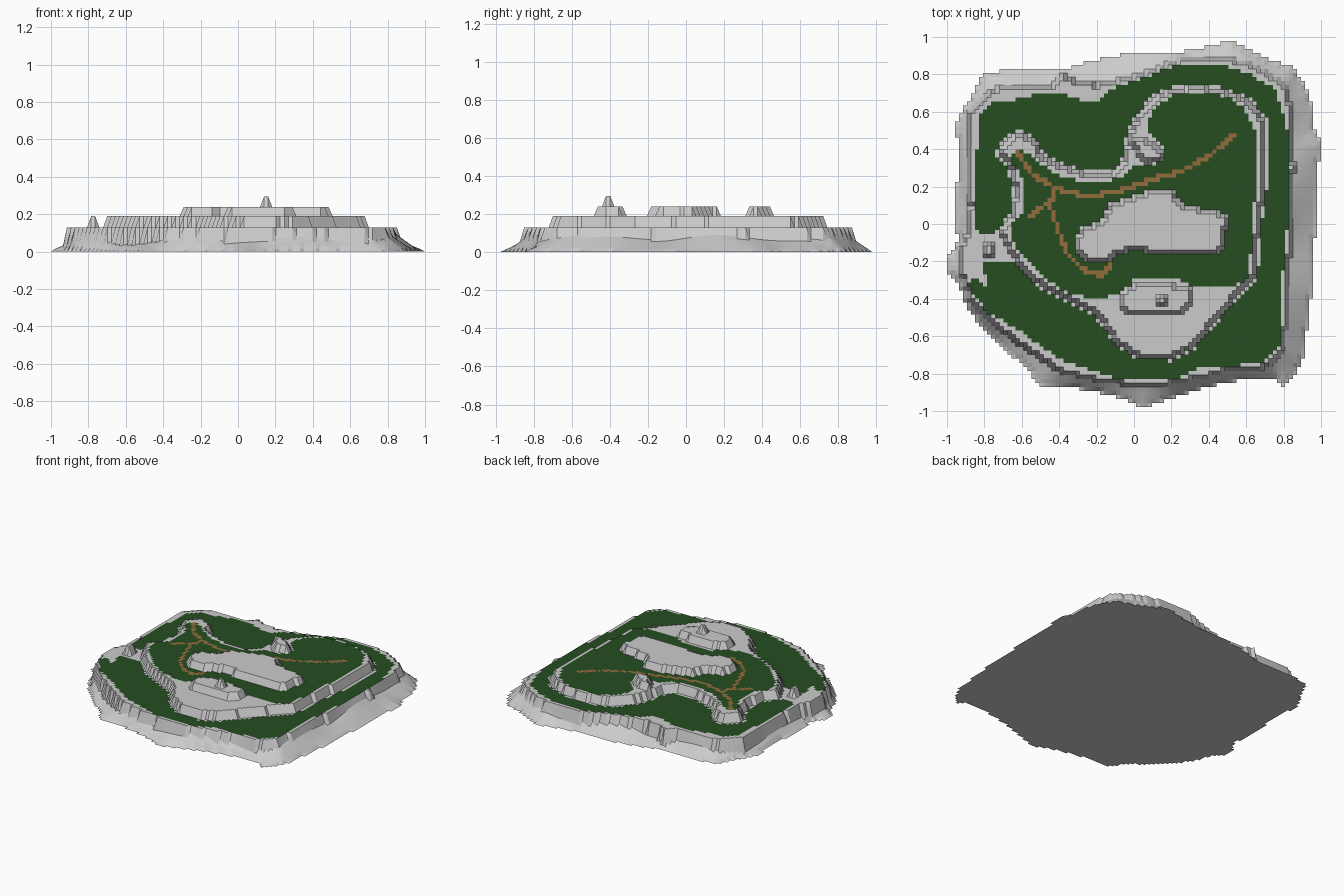
import bpy, math
from mathutils import Vector

N = 93                 # cells per side
S = 2.0 / N            # cell size

# Outlines traced from above
shore = [(-.80,.81),(-.6,.83),(-.4,.82),(-.2,.88),(0,.92),(.2,.91),(.4,.95),(.52,.99),(.65,.91),
         (.85,.84),(.94,.70),(.97,.5),(1.01,.43),(.98,.3),(.97,0),(.96,-.3),(.92,-.6),(.9,-.75),(.80,-.87),
         (.76,-.83),(.6,-.83),(.4,-.87),(.2,-.93),(.05,-.98),(-.1,-.92),(-.3,-.88),(-.5,-.86),
         (-.6,-.75),(-.75,-.62),(-.88,-.47),(-.95,-.3),(-1.02,-.25),(-1.0,-.17),(-.94,-.1),
         (-.96,.05),(-.94,.3),(-.95,.55),(-.86,.7)]
lower = [(-.89,.33),(-.88,.6),(-.80,.68),(-.7,.74),(-.45,.73),(-.38,.79),(-.3,.75),(-.2,.74),
         (-.05,.77),(.1,.82),(.25,.88),(.5,.88),(.65,.84),(.8,.75),(.84,.6),(.85,.3),(.84,0),
         (.82,-.3),(.80,-.68),(.72,-.76),(.5,-.78),(.35,-.82),(.2,-.85),(0,-.86),(-.2,-.83),
         (-.4,-.78),(-.55,-.68),(-.75,-.54),(-.88,-.4),(-.92,-.25),(-.93,-.12),(-.88,-.05),(-.87,.1)]
upper = [(-.62,.48),(-.54,.45),(-.5,.36),(-.4,.31),(-.25,.26),(-.1,.27),(-.05,.32),(-.03,.42),
         (0,.53),(.1,.66),(.2,.71),(.35,.73),(.5,.70),(.62,.65),(.69,.55),(.69,.2),(.66,0),
         (.64,-.28),(.55,-.37),(.42,-.52),(.3,-.66),(.2,-.71),(.02,-.70),(-.08,-.64),(-.2,-.47),
         (-.3,-.42),(-.45,-.35),(-.55,-.28),(-.66,-.15),(-.71,-.04),(-.64,.05),(-.63,.2),
         (-.66,.32),(-.72,.38),(-.69,.43)]
ridge = [(-.31,-.08),(-.27,-.03),(-.18,0),(-.12,.1),(0,.14),(.08,.17),(.2,.17),(.25,.10),(.4,.06),
         (.49,.05),(.48,-.08),(.45,-.15),(.1,-.15),(.05,-.13),(0,-.12),(-.13,-.17),(-.15,-.2),
         (-.23,-.2),(-.31,-.13)]
south_hill = [(-.06,-.45),(-.06,-.37),(.02,-.32),(.15,-.32),(.31,-.35),(.31,-.4),(.25,-.465),(-.04,-.465)]
north_knob = [(-.02,.45),(.06,.45),(.15,.39),(.16,.34),(.06,.33),(.02,.39)]
west_knob = [(-.805,-.165),(-.755,-.165),(-.755,-.1),(-.805,-.1)]
peak = [(.125,-.42),(.165,-.42),(.165,-.38),(.125,-.38)]

# Grass outlines
lower_grass = [(-.84,.36),(-.83,.58),(-.75,.66),(-.57,.67),(-.55,.70),(-.38,.70),(-.32,.67),(-.2,.66),
               (-.12,.72),(.05,.78),(.2,.84),(.5,.84),(.62,.8),(.75,.72),(.79,.6),(.82,.5),(.82,0),
               (.79,-.3),(.78,-.65),(.7,-.74),(.5,-.76),(.35,-.76),(.25,-.82),(-.1,-.82),(-.2,-.79),
               (-.4,-.72),(-.6,-.58),(-.78,-.47),(-.9,-.34),(-.85,-.27),(-.79,-.35),(-.8,-.2),
               (-.65,-.2),(-.7,-.06),(-.85,-.04),(-.84,.1)]
upper_grass = [(-.6,.40),(-.5,.32),(-.4,.26),(-.25,.22),(-.08,.24),(0,.31),(.1,.31),(.17,.36),(.15,.43),
               (.06,.5),(.1,.6),(.2,.69),(.35,.71),(.5,.68),(.58,.63),(.65,.5),(.65,.2),(.63,-.1),
               (.61,-.3),(.5,-.34),(.3,-.33),(.25,-.30),(0,-.30),(-.06,-.37),(-.2,-.4),(-.35,-.37),
               (-.5,-.27),(-.65,-.1),(-.66,0),(-.6,.05),(-.6,.25),(-.67,.35)]
trails = [[(-.62,.38),(-.55,.27),(-.42,.19),(-.25,.15),(-.1,.17),(.1,.24),(.25,.28),(.4,.36),(.54,.48)],
          [(-.57,.03),(-.45,.12)],
          [(-.42,.19),(-.45,.1),(-.4,-.05),(-.35,-.17),(-.25,-.26),(-.17,-.27),(-.12,-.21)]]


def inside(p, poly):
    x, y = p
    hit = False
    for (x1, y1), (x2, y2) in zip(poly, poly[1:] + poly[:1]):
        if (y1 > y) != (y2 > y) and x < (x2 - x1) * (y - y1) / (y2 - y1) + x1:
            hit = not hit
    return hit


def dist(p, pts, closed=True):
    best = 9.0
    for (x1, y1), (x2, y2) in zip(pts, pts[1:] + (pts[:1] if closed else [])):
        dx, dy = x2 - x1, y2 - y1
        t = max(0, min(1, ((p[0] - x1) * dx + (p[1] - y1) * dy) / (dx * dx + dy * dy)))
        best = min(best, math.hypot(p[0] - x1 - t * dx, p[1] - y1 - t * dy))
    return best


# Terraces from the highest down
levels = [(.295, [peak]), (.24, [ridge, south_hill, north_knob]), (.19, [upper, west_knob]), (.13, [lower])]


def height(p):
    for z, polys in levels:
        if any(inside(p, q) for q in polys):
            return z
    if not inside(p, shore):
        return 0.0
    # sloping scree skirt with an uneven top
    a = math.atan2(p[1], p[0])
    top = .065 + .015 * math.cos(a + .2) + .014 * math.sin(9 * a)
    d0, d1 = dist(p, shore), dist(p, lower)
    return top * d0 / (d0 + d1 + 1e-6)


pos = lambda i, j: (-1 + i * S, -1 + j * S)
H = {(i, j): height(pos(i, j)) for i in range(N + 1) for j in range(N + 1)}

# Sort every cell into rock, grass or trail
cells = {"rock_terraces": [], "grass": [], "trail": []}
land = []
for i in range(N):
    for j in range(N):
        c = pos(i + .5, j + .5)
        if not inside(c, shore):
            continue
        quad = [(i, j), (i + 1, j), (i + 1, j + 1), (i, j + 1)]
        land.append(quad)
        zs = [H[k] for k in quad]
        kind = "rock_terraces"
        if max(zs) - min(zs) < 1e-5:
            if zs[0] == .19 and any(dist(c, t, False) < .0125 for t in trails):
                kind = "trail"
            elif zs[0] == .19 and inside(c, upper_grass):
                kind = "grass"
            elif zs[0] == .13 and inside(c, lower_grass) and dist(c, upper) > .022:
                kind = "grass"
        cells[kind].append(quad)

# Shoreline vertices rest on the ground
count = {}
for q in land:
    for k in q:
        count[k] = count.get(k, 0) + 1
for k, n in count.items():
    if n < 4:
        H[k] = 0.0


def build(name, quads, flat=False, color=None):
    idx, verts, faces = {}, [], []
    for q in quads:
        for k in q:
            if k not in idx:
                idx[k] = len(verts)
                verts.append((*pos(*k), 0.0 if flat else H[k]))
        f = [idx[k] for k in q]
        faces.append(f[::-1] if flat else f)
    me = bpy.data.meshes.new(name)
    me.from_pydata(verts, [], faces)
    ob = bpy.data.objects.new(name, me)
    bpy.context.collection.objects.link(ob)
    if color:
        m = bpy.data.materials.new(name)
        m.diffuse_color = color
        me.materials.append(m)


build("rock_terraces", cells["rock_terraces"])
build("grass", cells["grass"], color=(.018, .075, .014, 1))
build("trail", cells["trail"], color=(.29, .15, .045, 1))
build("island_underside", land, flat=True)
